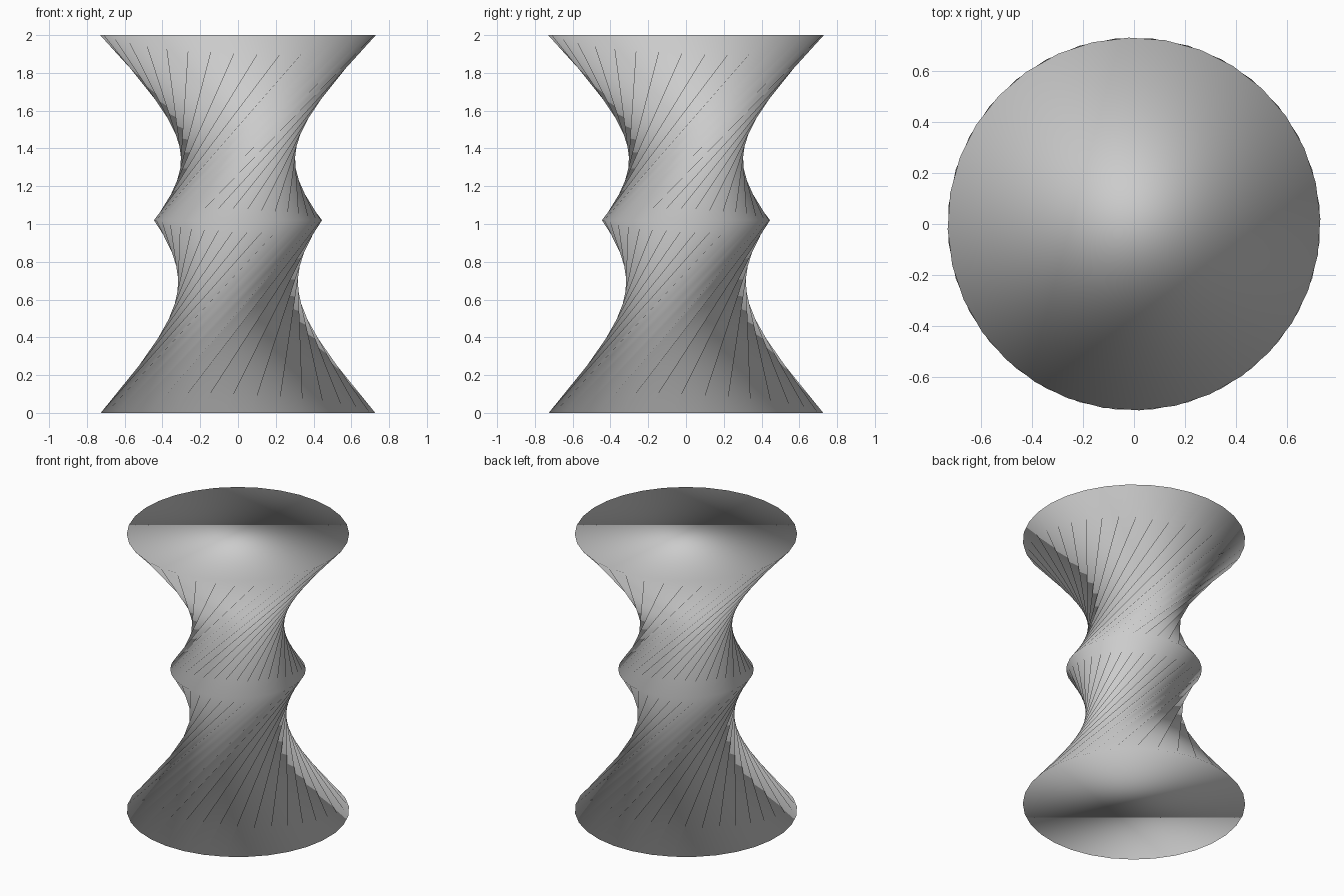
import bpy, bmesh
from math import sin, cos, radians, pi

if "Cube" in bpy.data.objects:
    bpy.data.objects.remove(bpy.data.objects["Cube"])

N = 32                      # sides of every ring
STEP = 2 * pi / N
# ring profile: radius, height, ridge twist from the ring below
RINGS = [(0.73, 0.0, 0.0), (0.445, 1.02, 108.5), (0.73, 2.0, 112.5)]

bm = bmesh.new()

# three rings, each turned against the one below
rings, phase = [], STEP / 2
for r, z, twist in RINGS:
    phase += radians(twist)
    rings.append([bm.verts.new((r * cos(phase + i * STEP), r * sin(phase + i * STEP), z))
                  for i in range(N)])

# twisted side walls: ridges join matching points, valleys join the next one along
for low, high in zip(rings, rings[1:]):
    for i in range(N):
        j = (i + 1) % N
        bm.faces.new((low[i], low[j], high[j]))
        bm.faces.new((low[i], high[j], high[i]))

# flat end caps
bm.faces.new(rings[0][::-1])
bm.faces.new(rings[-1])

for f in bm.faces:
    f.smooth = True

mesh = bpy.data.meshes.new("twisted_stool")
bm.to_mesh(mesh)
bm.free()
bpy.context.collection.objects.link(bpy.data.objects.new("twisted_stool", mesh))
